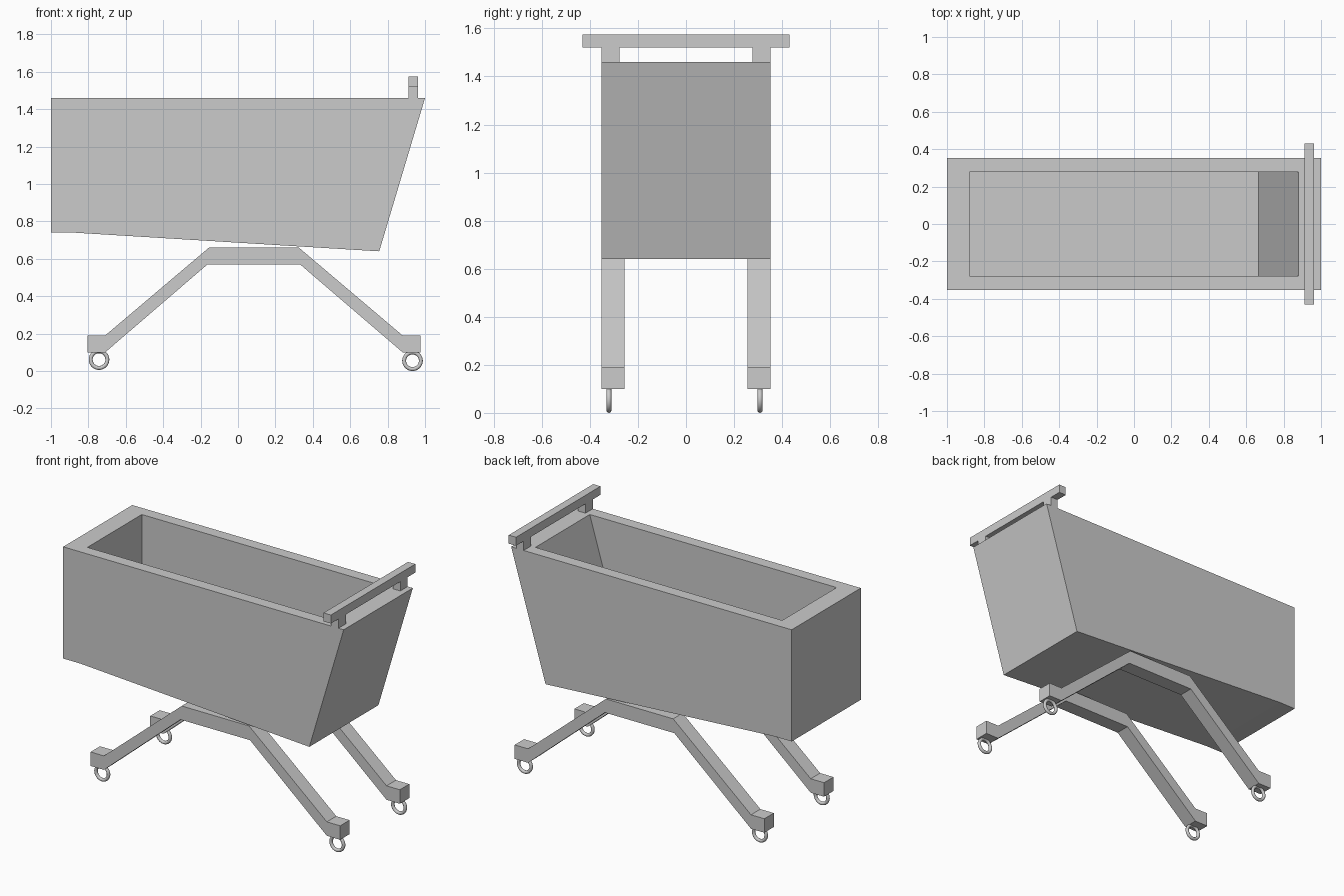
import bpy, bmesh, math

if "Cube" in bpy.data.objects:
    bpy.data.objects.remove(bpy.data.objects["Cube"])


def prism(name, profile, y0, y1):
    """Extrude an (x, z) outline from y0 to y1."""
    bm = bmesh.new()
    face = bm.faces.new([bm.verts.new((x, y0, z)) for x, z in profile])
    ext = bmesh.ops.extrude_face_region(bm, geom=[face])
    verts = [g for g in ext["geom"] if isinstance(g, bmesh.types.BMVert)]
    bmesh.ops.translate(bm, verts=verts, vec=(0, y1 - y0, 0))
    bmesh.ops.recalc_face_normals(bm, faces=bm.faces)
    mesh = bpy.data.meshes.new(name)
    bm.to_mesh(mesh)
    bm.free()
    obj = bpy.data.objects.new(name, mesh)
    bpy.context.collection.objects.link(obj)
    return obj


def rect(x0, x1, z0, z1):
    return [(x0, z0), (x1, z0), (x1, z1), (x0, z1)]


# Basket: tapered solid hollowed from the top
TOP = 1.46
basket = prism("basket", [(-1, TOP), (-1, 0.74), (-0.88, 0.74),
                          (0.755, 0.64), (1, TOP)], -0.352, 0.352)
# cavity walls follow the outer slope, carried a little above the rim
slope = (0.88 - 0.665) / (TOP - 0.74)
cutter = prism("basket_cutter", [(-0.88, TOP + 0.1), (-0.88, 0.835), (0.665, 0.74),
                                 (0.88 + 0.1 * slope, TOP + 0.1)], -0.277, 0.277)
cut = basket.modifiers.new("hollow", 'BOOLEAN')
cut.object = cutter
cut.operation = 'DIFFERENCE'
cut.solver = 'EXACT'
bpy.context.view_layer.update()
hollow = bpy.data.meshes.new_from_object(
    basket.evaluated_get(bpy.context.evaluated_depsgraph_get()))
basket.modifiers.clear()
basket.data = hollow
bpy.data.objects.remove(cutter)

# Push handle
prism("handle_bar", rect(0.911, 0.963, 1.52, 1.575), -0.43, 0.43)

# Bent leg outline with a foot block at each end
leg = [(-0.805, 0.19), (-0.71, 0.19), (-0.155, 0.66), (0.325, 0.66), (0.88, 0.19),
       (0.975, 0.19), (0.975, 0.10), (0.88, 0.10), (0.332, 0.57), (-0.163, 0.57),
       (-0.71, 0.10), (-0.805, 0.10)]

for side, s, wheel_y in (("near", -1, -0.321), ("far", 1, 0.308)):
    prism("handle_post_" + side, rect(0.911, 0.963, TOP, 1.52), s * 0.352, s * 0.277)
    prism("leg_" + side, leg, s * 0.352, s * 0.256)
    # Ring wheels
    for end, x, z in (("left", -0.743, 0.061), ("right", 0.933, 0.055)):
        bpy.ops.mesh.primitive_torus_add(
            major_radius=0.0445, minor_radius=0.0105, major_segments=48,
            minor_segments=12, location=(x, wheel_y, z), rotation=(math.pi / 2, 0, 0))
        wheel = bpy.context.object
        wheel.name = f"wheel_{side}_{end}"
        bpy.ops.object.shade_smooth()
